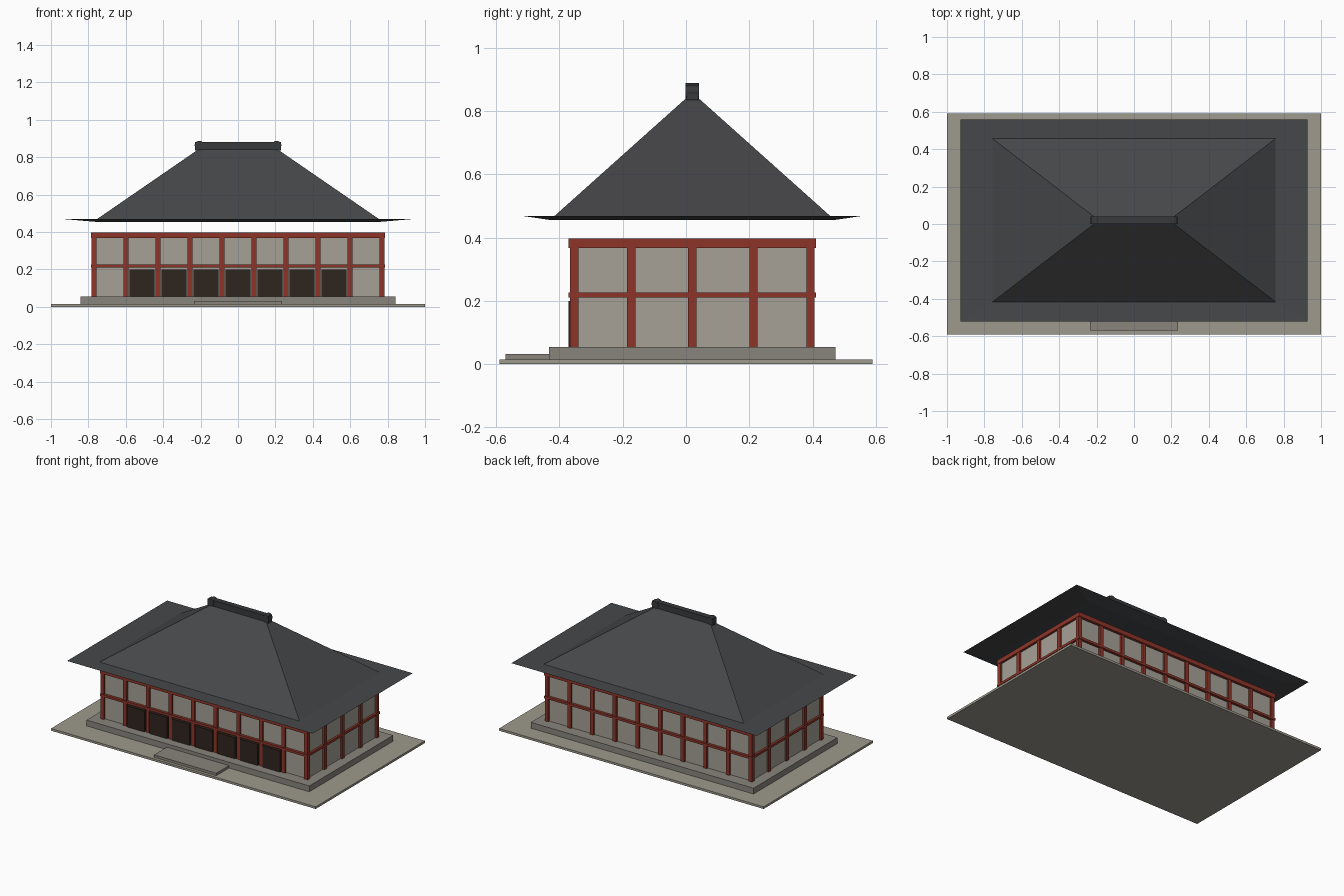
import bpy, bmesh

if "Cube" in bpy.data.objects:
    bpy.data.objects.remove(bpy.data.objects["Cube"])

CY = 0.02            # centre line of the hall in y
HX, HY = 0.77, 0.373  # column grid half sizes


def material(name, rgb):
    m = bpy.data.materials.new(name)
    m.diffuse_color = (*rgb, 1)
    m.use_nodes = True
    m.node_tree.nodes["Principled BSDF"].inputs["Base Color"].default_value = m.diffuse_color
    return m


RED = material("red_paint", (0.27, 0.036, 0.022))
PLASTER = material("plaster", (0.38, 0.355, 0.31))
STONE = material("stone", (0.25, 0.235, 0.205))
PAVING = material("paving", (0.34, 0.32, 0.265))
TILE = material("roof_tile", (0.062, 0.064, 0.068))
RIDGE = material("ridge_tile", (0.04, 0.042, 0.045))
WOOD = material("dark_wood", (0.028, 0.018, 0.013))


def finish(bm, name, mat):
    bmesh.ops.recalc_face_normals(bm, faces=bm.faces)
    me = bpy.data.meshes.new(name)
    bm.to_mesh(me)
    bm.free()
    me.materials.append(mat)
    ob = bpy.data.objects.new(name, me)
    bpy.context.collection.objects.link(ob)
    return ob


def box(name, x0, x1, y0, y1, z0, z1, mat):
    bm = bmesh.new()
    bmesh.ops.create_cube(bm, size=1)
    for v in bm.verts:
        v.co.x = x1 if v.co.x > 0 else x0
        v.co.y = y1 if v.co.y > 0 else y0
        v.co.z = z1 if v.co.z > 0 else z0
    return finish(bm, name, mat)


# Paving, stone platform and front step
box("paving", -1, 1, -0.59, 0.59, 0, 0.015, PAVING)
box("platform", -0.842, 0.842, CY - 0.453, CY + 0.453, 0.002, 0.055, STONE)
box("front_step", -0.235, 0.235, -0.57, -0.43, 0.002, 0.032, STONE)

# Plaster wall core
box("walls", -HX, HX, CY - HY, CY + HY, 0.055, 0.39, PLASTER)

# Columns around the perimeter: nine bays wide, four bays deep
xs = [-HX + 2 * HX * i / 9 for i in range(10)]
ys = [CY + d for d in (-HY, -0.193, 0, 0.193, HY)]
spots = [(x, y) for x in xs for y in (ys[0], ys[-1])]
spots += [(x, y) for x in (xs[0], xs[-1]) for y in ys[1:-1]]
R = 0.013
for x, y in spots:
    box("column", x - R, x + R, y - R, y + R, 0.055, 0.395, RED)

# Top and middle beams on all four sides
for label, z0, z1 in (("top_beam", 0.367, 0.397), ("middle_beam", 0.211, 0.227)):
    for s in (-1, 1):
        y, x = CY + s * HY, s * HX
        box(label + "_long", -0.785, 0.785, y - 0.018, y + 0.018, z0, z1, RED)
        box(label + "_side", x - 0.015, x + 0.015, CY - HY, CY + HY, z0, z1, RED)

# Doors in the seven inner front bays
for i in range(1, 8):
    c = (xs[i] + xs[i + 1]) / 2
    box("door", c - 0.066, c + 0.066, CY - HY - 0.019, CY - HY + 0.005, 0.055, 0.2, WOOD)

# Hipped roof with thin flared eaves, skinned from rectangular rings
bm = bmesh.new()
rings = []
for hx, hy, z in ((0.765, 0.445, 0.455), (0.928, 0.54, 0.469),
                  (0.756, 0.436, 0.468), (0.212, 0.018, 0.842)):
    rings.append([bm.verts.new((sx * hx, CY + sy * hy, z))
                  for sx, sy in ((-1, -1), (1, -1), (1, 1), (-1, 1))])
for a, b in zip(rings, rings[1:]):
    for i in range(4):
        j = (i + 1) % 4
        bm.faces.new((a[i], a[j], b[j], b[i]))
bm.faces.new(rings[0][::-1])
bm.faces.new(rings[-1])
finish(bm, "roof", TILE)

# Ridge beam with round end ornaments
box("ridge", -0.23, 0.23, CY - 0.019, CY + 0.019, 0.835, 0.882, RIDGE)
for s in (-1, 1):
    bpy.ops.mesh.primitive_cylinder_add(vertices=16, radius=0.025, depth=0.042,
                                        location=(s * 0.207, CY, 0.863),
                                        rotation=(1.570796, 0, 0))
    ob = bpy.context.object
    ob.name = "ridge_end"
    ob.data.materials.append(RIDGE)
    bpy.ops.object.shade_smooth_by_angle()
